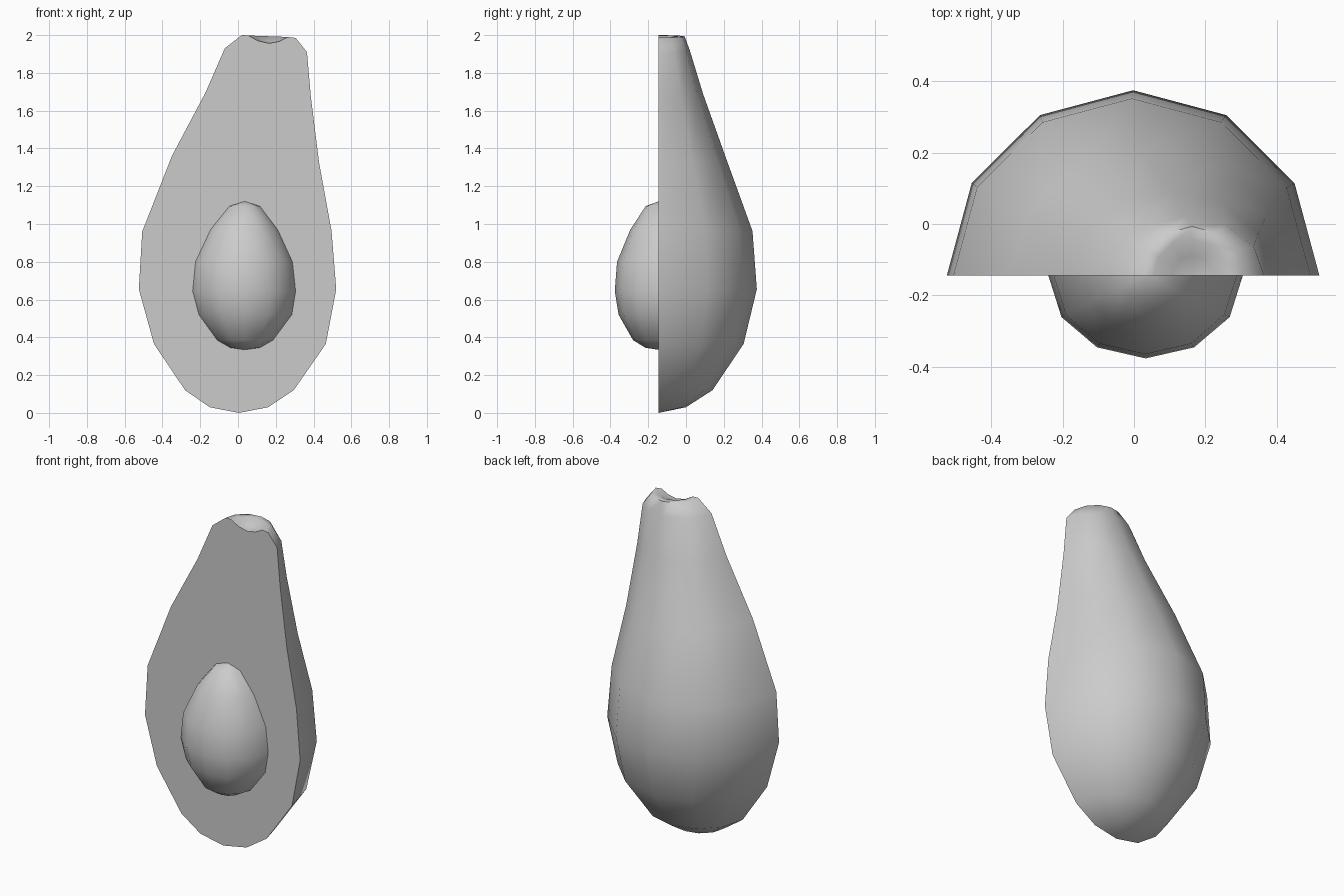
import bpy, bmesh, math

if "Cube" in bpy.data.objects:
    bpy.data.objects.remove(bpy.data.objects["Cube"])

CUT_Y = -0.145   # plane of the cut face
SIDES = 6        # segments around each half turn


def half_lathe(name, rings, bottom, top, direction, capped):
    """Half-round skin through rings (x_left, z_left, x_right, z_right, depth)."""
    bm = bmesh.new()
    rows = []
    for xl, zl, xr, zr, depth in rings:
        row = []
        for i in range(SIDES + 1):
            a = math.pi * i / SIDES
            t = (1 + math.cos(a)) / 2
            y = CUT_Y + direction * depth * math.sin(a)
            row.append(bm.verts.new((xl + (xr - xl) * t, y, zl + (zr - zl) * t)))
        rows.append(row)
    lo = bm.verts.new((bottom[0], CUT_Y, bottom[1]))
    hi = bm.verts.new((top[0], CUT_Y, top[1]))
    for i in range(SIDES):
        bm.faces.new((lo, rows[0][i + 1], rows[0][i]))
        bm.faces.new((hi, rows[-1][i], rows[-1][i + 1]))
        for a, b in zip(rows, rows[1:]):
            bm.faces.new((a[i], a[i + 1], b[i + 1], b[i]))
    if capped:
        bm.faces.new([lo] + [r[0] for r in rows] + [hi] + [r[-1] for r in reversed(rows)])
    bmesh.ops.recalc_face_normals(bm, faces=bm.faces)
    mesh = bpy.data.meshes.new(name)
    bm.to_mesh(mesh)
    bm.free()
    obj = bpy.data.objects.new(name, mesh)
    bpy.context.collection.objects.link(obj)
    bpy.ops.object.select_all(action='DESELECT')
    obj.select_set(True)
    bpy.context.view_layer.objects.active = obj
    bpy.ops.object.shade_smooth_by_angle(angle=math.radians(58))
    return obj


# Halved fruit with leaning neck and a stem dimple on top
half_lathe("fruit_half", [
    (-0.15, 0.03, 0.16, 0.03, 0.145),
    (-0.28, 0.12, 0.295, 0.12, 0.285),
    (-0.445, 0.365, 0.465, 0.365, 0.45),
    (-0.525, 0.655, 0.52, 0.655, 0.52),
    (-0.507, 0.96, 0.495, 0.965, 0.497),
    (-0.35, 1.36, 0.43, 1.32, 0.36),
    (-0.17, 1.70, 0.385, 1.68, 0.235),
    (-0.07, 1.93, 0.365, 1.91, 0.165),
    (0.02, 2.0, 0.305, 1.985, 0.138),
    (0.055, 1.998, 0.265, 1.99, 0.105),
    (0.105, 1.97, 0.22, 1.967, 0.055),
], (0.005, 0.0), (0.165, 1.956), 1, True)

# Stone bulging out of the cut face
half_lathe("stone", [
    (-0.04, 0.345, 0.115, 0.345, 0.07),
    (-0.11, 0.385, 0.185, 0.385, 0.135),
    (-0.207, 0.52, 0.285, 0.52, 0.212),
    (-0.24, 0.645, 0.305, 0.645, 0.232),
    (-0.225, 0.80, 0.288, 0.80, 0.22),
    (-0.145, 0.97, 0.21, 0.97, 0.15),
    (-0.045, 1.095, 0.115, 1.095, 0.068),
], (0.035, 0.334), (0.035, 1.12), -1, False)
